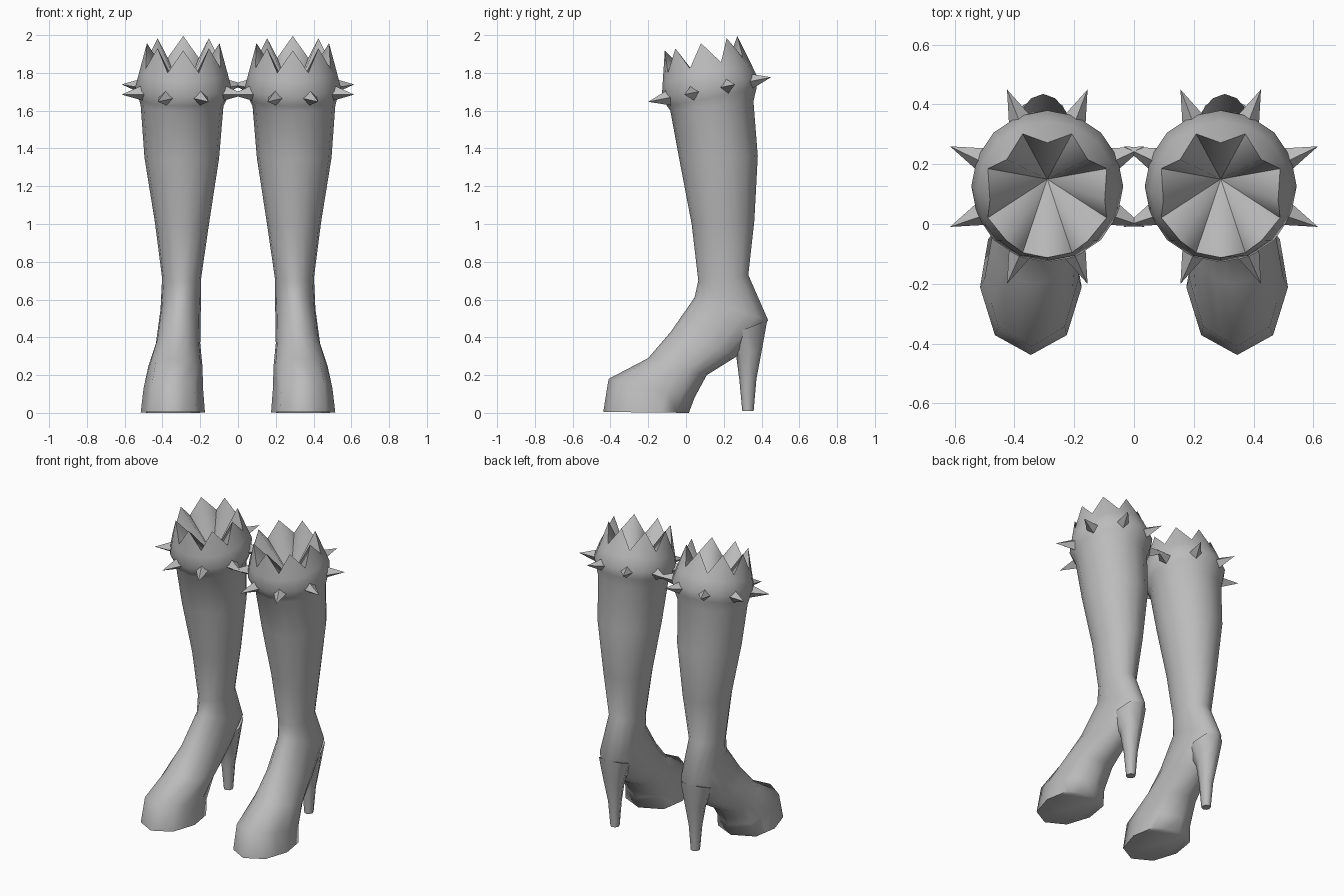
import bpy, bmesh, math
from mathutils import Vector

if "Cube" in bpy.data.objects:
    bpy.data.objects.remove(bpy.data.objects["Cube"])

leather = bpy.data.materials.new("grey leather")
leather.diffuse_color = (0.5, 0.5, 0.5, 1)
leather.use_nodes = True
leather.node_tree.nodes["Principled BSDF"].inputs["Base Color"].default_value = leather.diffuse_color


def ring(front, back, x0, x1, n=16, square=1.0, octagon=False):
    """Oval loop between a front and a back (y, z) point, spanning x0..x1."""
    pts = []
    for i in range(n):
        a = 2 * math.pi * i / n
        c, s = math.cos(a), math.sin(a)
        k = (1 + c) / 2
        e = square if c < -0.01 else 1.0
        x = (x0 + x1) / 2 + (x1 - x0) / 2 * math.copysign(abs(s) ** e, s)
        pts.append(Vector((x, back[0] + (front[0] - back[0]) * k,
                           back[1] + (front[1] - back[1]) * k)))
    if octagon:  # flatten every other point onto an eight-sided outline
        for i in range(1, n, 2):
            pts[i] = (pts[i - 1] + pts[(i + 1) % n]) / 2
    return pts


def finish(name, bm, angle=60):
    """Make the object, shade it and mirror it to the other boot."""
    bmesh.ops.recalc_face_normals(bm, faces=bm.faces)
    me = bpy.data.meshes.new(name)
    bm.to_mesh(me)
    bm.free()
    me.materials.append(leather)
    ob = bpy.data.objects.new(name, me)
    bpy.context.collection.objects.link(ob)
    bpy.ops.object.select_all(action='DESELECT')
    ob.select_set(True)
    bpy.context.view_layer.objects.active = ob
    bpy.ops.object.shade_smooth_by_angle(angle=math.radians(angle))
    mod = ob.modifiers.new("other boot", 'MIRROR')
    mod.use_mirror_merge = False


def loft(bm, rings):
    """Skin a list of loops and return their vertices."""
    loops = [[bm.verts.new(p) for p in r] for r in rings]
    for a, b in zip(loops, loops[1:]):
        for i in range(len(a)):
            j = (i + 1) % len(a)
            bm.faces.new((a[i], a[j], b[j], b[i]))
    return loops


# Collar levels are tilted down to the front
CX, SLOPE = 0.29, 0.2


def collar_ring(z, r):
    cy = 0.128 - SLOPE * (z - 1.715)
    return ring((cy - r, z - SLOPE * r), (cy + r, z + SLOPE * r),
                CX - r, CX + r)


# Jagged rim with eight points
tips, valleys = collar_ring(1.957, 0.192), collar_ring(1.84, 0.215)
rim = [tips[i] if i % 2 == 0 else valleys[i] for i in range(16)]

# Collar, shaft and foot, from the rim down to the sole
bm = bmesh.new()
loops = loft(bm, [
    rim,
    collar_ring(1.80, 0.234),
    collar_ring(1.725, 0.254),
    collar_ring(1.67, 0.236),
    ring((-0.083, 1.60), (0.357, 1.65), 0.077, 0.515),
    ring((-0.035, 1.34), (0.38, 1.36), 0.10, 0.495),
    ring((0.03, 1.00), (0.362, 1.02), 0.152, 0.44),
    ring((0.065, 0.70), (0.33, 0.73), 0.195, 0.402),
    ring((0.045, 0.61), (0.435, 0.49), 0.197, 0.41),
    ring((-0.08, 0.43), (0.27, 0.30), 0.20, 0.435),
    ring((-0.20, 0.29), (0.11, 0.20), 0.188, 0.475, square=0.9),
    ring((-0.41, 0.18), (0.045, 0.08), 0.185, 0.50, square=0.7, octagon=True),
    ring((-0.438, 0.005), (0.015, 0.0), 0.175, 0.515, square=0.5, octagon=True),
])
bm.faces.new(loops[-1])
# Pleated inside of the collar
pit = bm.verts.new((CX, 0.15, 1.66))
for i in range(16):
    bm.faces.new((loops[0][i], loops[0][(i + 1) % 16], pit))
finish("boot_body", bm, 85)

# Stiletto heel
bm = bmesh.new()
loops = loft(bm, [
    ring((0.20, 0.40), (0.43, 0.49), 0.21, 0.40, 8),
    ring((0.266, 0.30), (0.403, 0.34), 0.237, 0.37, 8),
    ring((0.283, 0.17), (0.373, 0.18), 0.26, 0.342, 8),
    ring((0.298, 0.01), (0.358, 0.01), 0.272, 0.328, 8),
])
bm.faces.new(loops[0])
bm.faces.new(loops[-1])
finish("heel", bm)

# Eight spikes around the collar
bm = bmesh.new()
for k in range(8):
    a = math.radians(22.5 + 45 * k)
    out = Vector((math.cos(a), math.sin(a), SLOPE * math.sin(a)))
    side = Vector((-math.sin(a), math.cos(a), SLOPE * math.cos(a)))
    up = out.cross(side).normalized()
    mid = Vector((CX, 0.125, 1.712))
    tip = bm.verts.new(mid + out * 0.352)
    base = [bm.verts.new(mid + out * 0.22 + d * 0.046)
            for d in (side, up, -side, -up)]
    for i in range(4):
        bm.faces.new((base[i], base[(i + 1) % 4], tip))
    bm.faces.new(base)
finish("collar_spikes", bm, 85)
